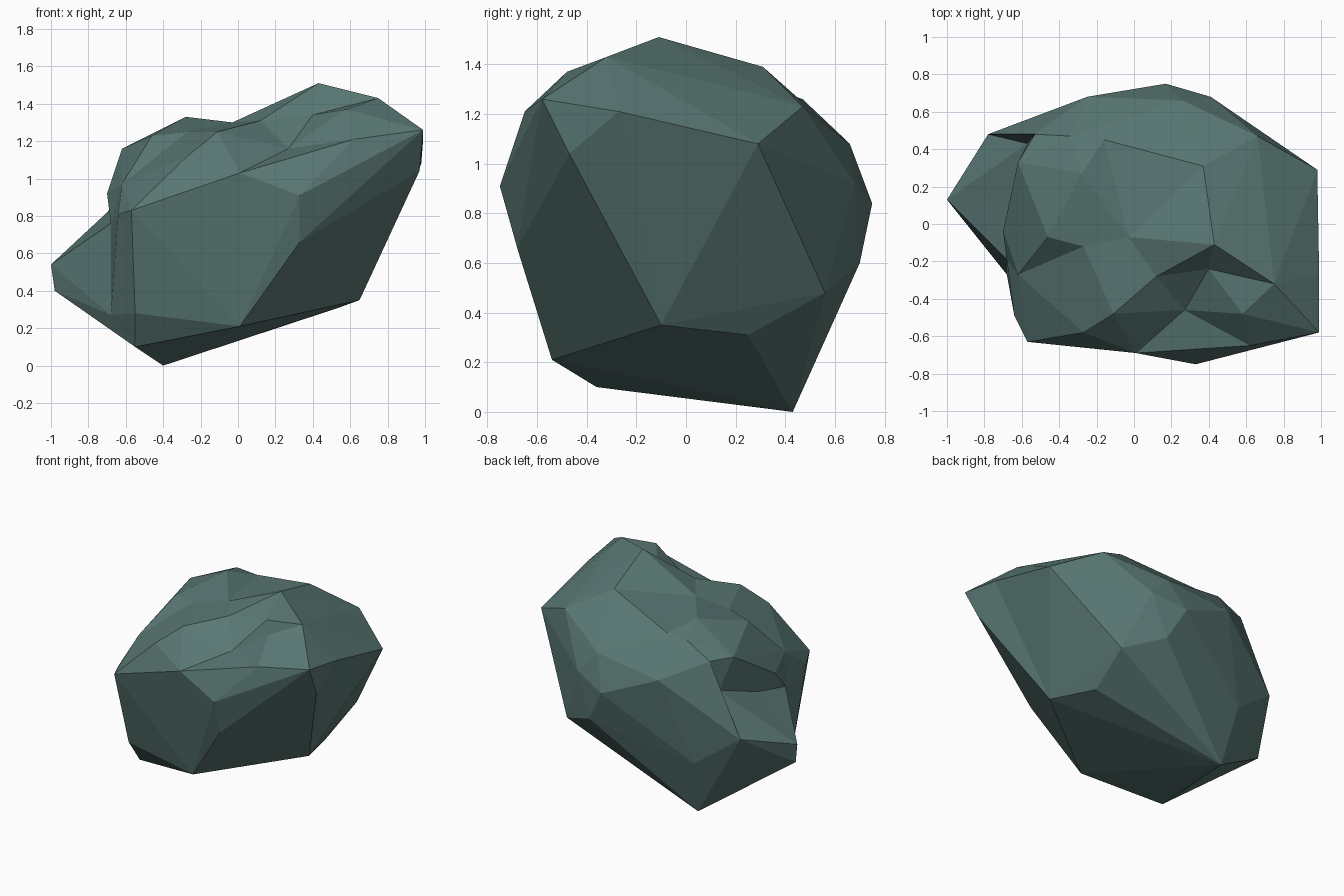
import bpy, bmesh, random
from mathutils import Vector

if "Cube" in bpy.data.objects:
    bpy.data.objects.remove(bpy.data.objects["Cube"])

random.seed(1)

# Corner points of the boulder
CORNERS = [
    # 0: upper right and back
    (.43, -.11, 1.51), (.75, -.32, 1.43), (.99, -.58, 1.26), (.99, -.27, 1.21),
    (.98, .29, 1.08), (.37, .31, 1.39), (.66, .47, 1.23), (.26, .66, 1.08),
    (.41, .68, .92), (.17, .75, .84), (-.25, .68, 1.02), (.30, .70, .60),
    (.58, .56, .48),
    # 13: underside, and a corner on the right (16)
    (.65, -.10, .35), (.54, .25, .31), (-.40, .43, 0), (.97, -.47, 1.04),
    (-.55, -.36, .10), (.01, -.54, .21), (-.55, -.49, .28),
    # 20: left bump and crease
    (-1, .13, .54), (-.98, .12, .40), (-.78, .48, .65), (-.45, .55, .41),
    (-.68, -.27, .27), (-.57, -.63, .83), (-.64, -.49, .81), (-.70, -.04, .92),
    (-.62, -.27, .97), (-.62, .33, 1.16), (-.53, .48, 1.16), (-.16, .45, 1.26),
    (-.65, .09, .82), (-.57, .43, .94),
    # 34: stepped top
    (-.28, .27, 1.33), (-.03, -.07, 1.30), (-.46, -.07, 1.23), (-.27, -.12, 1.25),
    (-.11, -.48, 1.25), (.12, -.28, 1.31), (.27, -.46, 1.16), (.40, -.24, 1.34),
    # 42: front edge, back lip (43) and left crease (48)
    (.62, -.65, 1.21), (-.34, .47, 1.26), (.33, -.75, .91), (.01, -.69, 1.03),
    (-.27, -.58, 1.12), (.33, -.68, .66), (-.68, -.19, .76), (.58, -.48, 1.37),
]
# Ridges and creases, as runs of corner numbers
RIDGES = [
    (31, 5, 0, 1, 2), (31, 35, 0, 39, 35, 5), (31, 34, 35, 37, 34, 36, 37, 28, 36),
    (46, 38, 39, 41, 0), (38, 45, 40, 42, 45), (38, 40, 39), (40, 41, 1, 49, 41),
    (40, 49, 42, 2, 49), (20, 33, 22, 30, 33, 29), (33, 32, 20, 24, 48, 20),
    (48, 32, 27, 48, 28), (48, 26, 24), (27, 29, 32), (26, 28, 27), (25, 26),
    (25, 45, 18, 19, 25), (28, 46), (45, 44, 42), (44, 2), (2, 16, 13, 3, 16),
    (13, 14, 12), (4, 12), (20, 22, 10), (30, 43, 31), (34, 43, 10),
]
points = [Vector(p) for p in CORNERS]
centre = Vector((0, 0, .76))
rays = [(p - centre).normalized() for p in points]
push = [1.0] * len(points)

# Wrap a hull; dented corners are pushed out just enough to join it
for step in range(200):
    bm = bmesh.new()
    verts = [bm.verts.new(centre + (p - centre) * s) for p, s in zip(points, push)]
    bm.verts.index_update()
    bmesh.ops.convex_hull(bm, input=verts, use_existing_faces=False)
    bmesh.ops.triangulate(bm, faces=bm.faces[:])
    missed = [i for i, v in enumerate(verts) if not v.link_faces]
    for i in missed:
        push[i] += .008
    number = {v: i for i, v in enumerate(verts)}
    tris = [tuple(number[v] for v in f.verts) for f in bm.faces]
    bm.free()
    if not missed:
        break


def side(a, b, c):
    return rays[a].cross(rays[b]).dot(rays[c]) > 0


def crosses(a, b, c, d):
    """True if edge a-b crosses edge c-d, seen from the centre."""
    return (len({a, b, c, d}) == 4 and side(a, b, c) != side(a, b, d)
            and side(c, d, a) != side(c, d, b)
            and (rays[a] + rays[b]).dot(rays[c] + rays[d]) > 0)


# Same winding for all faces
faces = {t if side(*t) else (t[0], t[2], t[1]) for t in tris}


def force_edge(a, b):
    """Turn edges that cross a-b until a-b is itself an edge."""
    for attempt in range(200):
        owner = {}
        for t in faces:
            for k in range(3):
                owner[t[k], t[(k + 1) % 3]] = (t, t[(k + 2) % 3])
        cuts = [e for e in sorted(owner) if e[0] < e[1] and crosses(a, b, *e)
                and (e[1], e[0]) in owner]
        cuts = [(c, d) for c, d in cuts
                if crosses(owner[c, d][1], owner[d, c][1], c, d)]
        if not cuts:
            return
        c, d = random.choice(cuts)
        (t, p), (u, q) = owner[c, d], owner[d, c]
        faces.difference_update((t, u))
        faces.update(((p, c, q), (q, d, p)))


for run in RIDGES:
    for a, b in zip(run, run[1:]):
        force_edge(a, b)

# The boulder itself, with every corner in its true place
mesh = bpy.data.meshes.new("boulder")
mesh.from_pydata(points, [], sorted(faces))
mesh.validate()
mesh.update()
boulder = bpy.data.objects.new("boulder", mesh)
bpy.context.collection.objects.link(boulder)

stone = bpy.data.materials.new("grey green stone")
stone.diffuse_color = (.10, .185, .172, 1)
stone.use_nodes = True
stone.node_tree.nodes["Principled BSDF"].inputs["Base Color"].default_value = stone.diffuse_color
mesh.materials.append(stone)
